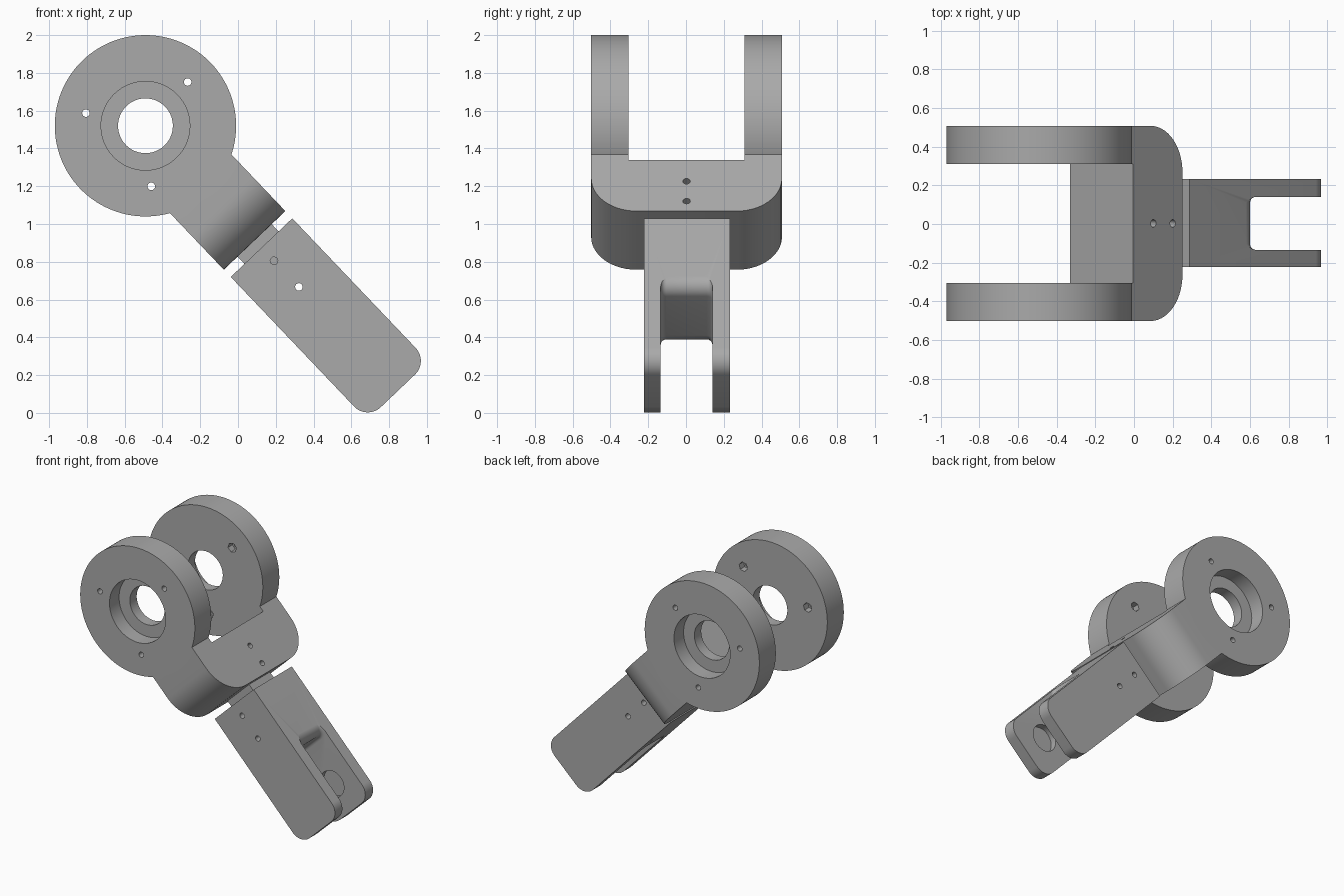
import bpy, bmesh, math
from mathutils import Matrix, Vector

if "Cube" in bpy.data.objects:
    bpy.data.objects.remove(bpy.data.objects["Cube"])

# Arm frame: local x runs along the arm, y across it, z through its width
FRAME = Matrix.Translation((-0.49, 0.003, 1.52)) @ Matrix.Rotation(math.radians(46.4), 4, 'Y')
HALF = 0.225

grey = bpy.data.materials.new("plain grey")
grey.use_nodes = True
grey.diffuse_color = (0.4, 0.4, 0.4, 1)
grey.node_tree.nodes["Principled BSDF"].inputs["Base Color"].default_value = (0.4, 0.4, 0.4, 1)


def make(name, bm):
    bmesh.ops.recalc_face_normals(bm, faces=bm.faces)
    mesh = bpy.data.meshes.new(name)
    bm.to_mesh(mesh)
    bm.free()
    mesh.materials.append(grey)
    ob = bpy.data.objects.new(name, mesh)
    bpy.context.collection.objects.link(ob)
    ob.matrix_world = FRAME
    return ob


def prism(name, points, axis, lo, hi, bevel=None):
    """Extrude a 2D outline along local y or z."""
    bm = bmesh.new()
    place = (lambda a, b: (a, lo, b)) if axis == 'Y' else (lambda a, b: (a, b, lo))
    face = bm.faces.new([bm.verts.new(place(a, b)) for a, b in points])
    step = Vector((0, hi - lo, 0)) if axis == 'Y' else Vector((0, 0, hi - lo))
    ext = bmesh.ops.extrude_face_region(bm, geom=[face])
    bmesh.ops.translate(bm, vec=step, verts=[v for v in ext["geom"] if isinstance(v, bmesh.types.BMVert)])
    if bevel:
        size, limit = bevel
        caps = [e for e in bm.edges if all(v.co.x < limit for v in e.verts)
                and abs(e.verts[0].co.y - e.verts[1].co.y) < 1e-5]
        bmesh.ops.bevel(bm, geom=caps, offset=size, segments=5, profile=0.5, affect='EDGES')
    return make(name, bm)


def rod(name, u, v, r, lo, hi, sides=32, axis='Y'):
    """Cylinder along local y (at u, v) or local z (at u, y=v)."""
    pts = [(u + r * math.cos(i * math.tau / sides), v + r * math.sin(i * math.tau / sides))
           for i in range(sides)]
    return prism(name, pts, axis, lo, hi)


def arc(cx, cy, r, a0, a1, n=14):
    return [(cx + r * math.cos(math.radians(a0 + (a1 - a0) * i / n)),
             cy + r * math.sin(math.radians(a0 + (a1 - a0) * i / n))) for i in range(n + 1)]


def combine(ob, tools, op):
    for tool in tools:
        mod = ob.modifiers.new("bool", 'BOOLEAN')
        mod.operation, mod.solver, mod.object = op, 'EXACT', tool
        bpy.context.view_layer.objects.active = ob
        bpy.ops.object.modifier_apply(modifier=mod.name)
        bpy.data.objects.remove(tool)


def finish(ob):
    bpy.ops.object.select_all(action='DESELECT')
    ob.select_set(True)
    bpy.context.view_layer.objects.active = ob
    bpy.ops.object.shade_smooth_by_angle(angle=math.radians(30))


# Yoke: rounded U-shaped base carrying two ring cheeks
IN, OUT, END, R = 0.308, 0.505, 0.838, 0.24
outline = ([(0.3, -OUT)] + arc(END - R, R - OUT, R, -90, 0) + arc(END - R, OUT - R, R, 0, 90)
           + [(0.3, OUT), (0.3, IN), (0.465, IN), (0.465, -IN), (0.3, -IN)])
yoke = prism("yoke", outline, 'Z', -HALF, HALF)
combine(yoke, [rod("cheek", 0, 0, 0.48, *sorted((s * IN, s * OUT)), sides=128) for s in (-1, 1)], 'UNION')
cutters = [rod("bore", 0, 0, 0.145, -0.6, 0.6, 64)]
for s in (-1, 1):
    cutters.append(rod("counterbore", 0, 0, 0.235, *sorted((s * 0.39, s * 0.6)), sides=96))
for deg in (46, 168, 275.5):
    a = math.radians(deg + 46.4)
    u, v = 0.322 * math.cos(a), 0.322 * math.sin(a)
    cutters.append(rod("bolt_hole", u, v, 0.02, -0.6, 0.6, 16))
    for s in (-1, 1):
        cutters.append(rod("nut_pocket", u, v, 0.036, *sorted((s * 0.25, s * 0.36)), sides=6))
cutters += [rod("pin_hole", u, 0, 0.02, -0.3, 0.3, 16, 'Z') for u in (0.62, 0.765)]
combine(yoke, cutters, 'DIFFERENCE')
finish(yoke)

# Forked link with rounded tips
TIP, C = 1.938, 0.1
body = [(0.891, -HALF)] + arc(TIP - C, C - HALF, C, -90, 0) + arc(TIP - C, HALF - C, C, 0, 90) + [(0.891, HALF)]
link = prism("forked_link", body, 'Y', -0.226, 0.23)
# Slot whose web end is rounded over
W, F = 1.315, 0.075
slot = ([(2.1, -0.3), (2.1, 0.3), (W, 0.3)] + arc(W, HALF - F, F, 90, 0)
        + arc(W, F - HALF, F, 0, -90) + [(W, -0.3)])
cutters = [prism("slot", slot, 'Y', -0.137, 0.137, bevel=(0.03, 1.5)),
           rod("link_hole_far", 1.178, 0, 0.02, -0.4, 0.4, 16),
           rod("link_hole_near", 0.987, 0, 0.02, -0.4, 0.4, 16),
           rod("pivot_pocket", 1.71, 0, 0.1, -0.185, 0.185, 48)]
combine(link, cutters, 'DIFFERENCE')
finish(link)

# Square shaft joining yoke and link
S = 0.125
shaft = prism("connecting_shaft", [(0.8, -S), (1.08, -S), (1.08, S), (0.8, S)], 'Y', -S, S)
finish(shaft)
